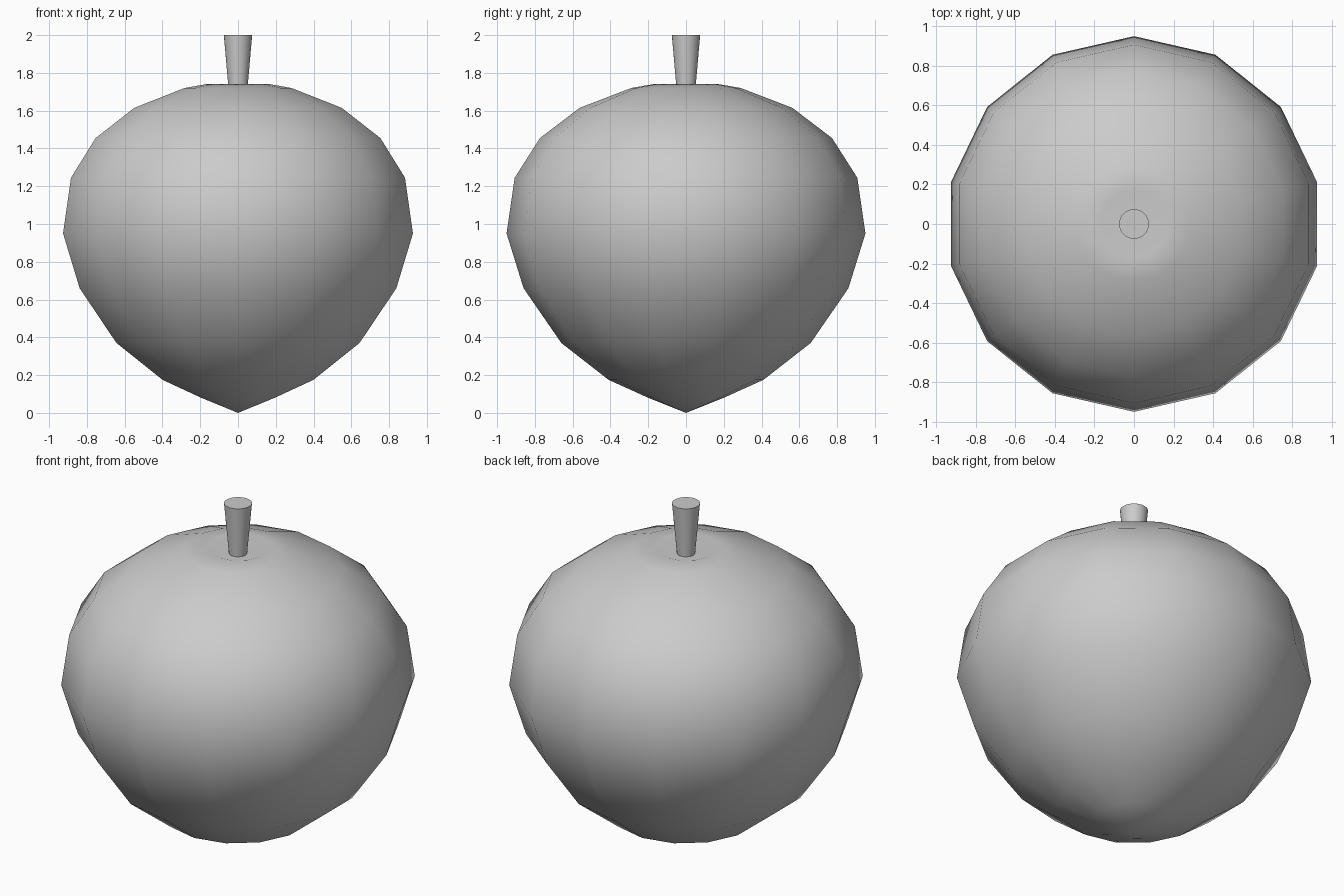
import bpy, bmesh, math

if "Cube" in bpy.data.objects:
    bpy.data.objects.remove(bpy.data.objects["Cube"])


def lathe(name, profile, sides, start):
    """Revolve (radius, z) points about z; radius 0 becomes a pole."""
    bm = bmesh.new()
    rings = []
    for r, z in profile:
        count = sides if r > 0 else 1
        rings.append([bm.verts.new((r * math.cos(start + math.tau * i / sides),
                                    r * math.sin(start + math.tau * i / sides), z))
                      for i in range(count)])
    for a, b in zip(rings, rings[1:]):
        for i in range(sides):
            j = (i + 1) % sides
            quad = [a[i % len(a)], a[j % len(a)], b[j % len(b)], b[i % len(b)]]
            bm.faces.new(list(dict.fromkeys(quad)))
    # cap open ends
    for ring in (rings[0], rings[-1]):
        if len(ring) > 1:
            bm.faces.new(ring)
    bmesh.ops.recalc_face_normals(bm, faces=bm.faces[:])
    mesh = bpy.data.meshes.new(name)
    bm.to_mesh(mesh)
    bm.free()
    obj = bpy.data.objects.new(name, mesh)
    bpy.context.collection.objects.link(obj)
    return obj


# fruit body: 14 sides, pointed base, small dimple on top
body = lathe("fruit_body", [
    (0, 0), (0.2, 0.08), (0.41, 0.175), (0.66, 0.37), (0.86, 0.66),
    (0.95, 0.95), (0.907, 1.245), (0.773, 1.455), (0.563, 1.615),
    (0.29, 1.72), (0.175, 1.74), (0, 1.69)], 14, math.pi / 2)
body.data.polygons.foreach_set("use_smooth", [True] * len(body.data.polygons))

# stem: flared upward, flat top
stem = lathe("stem", [(0.046, 1.67), (0.075, 2.0)], 32, 0)
bpy.context.view_layer.objects.active = stem
stem.select_set(True)
bpy.ops.object.shade_smooth_by_angle(angle=math.radians(40))
